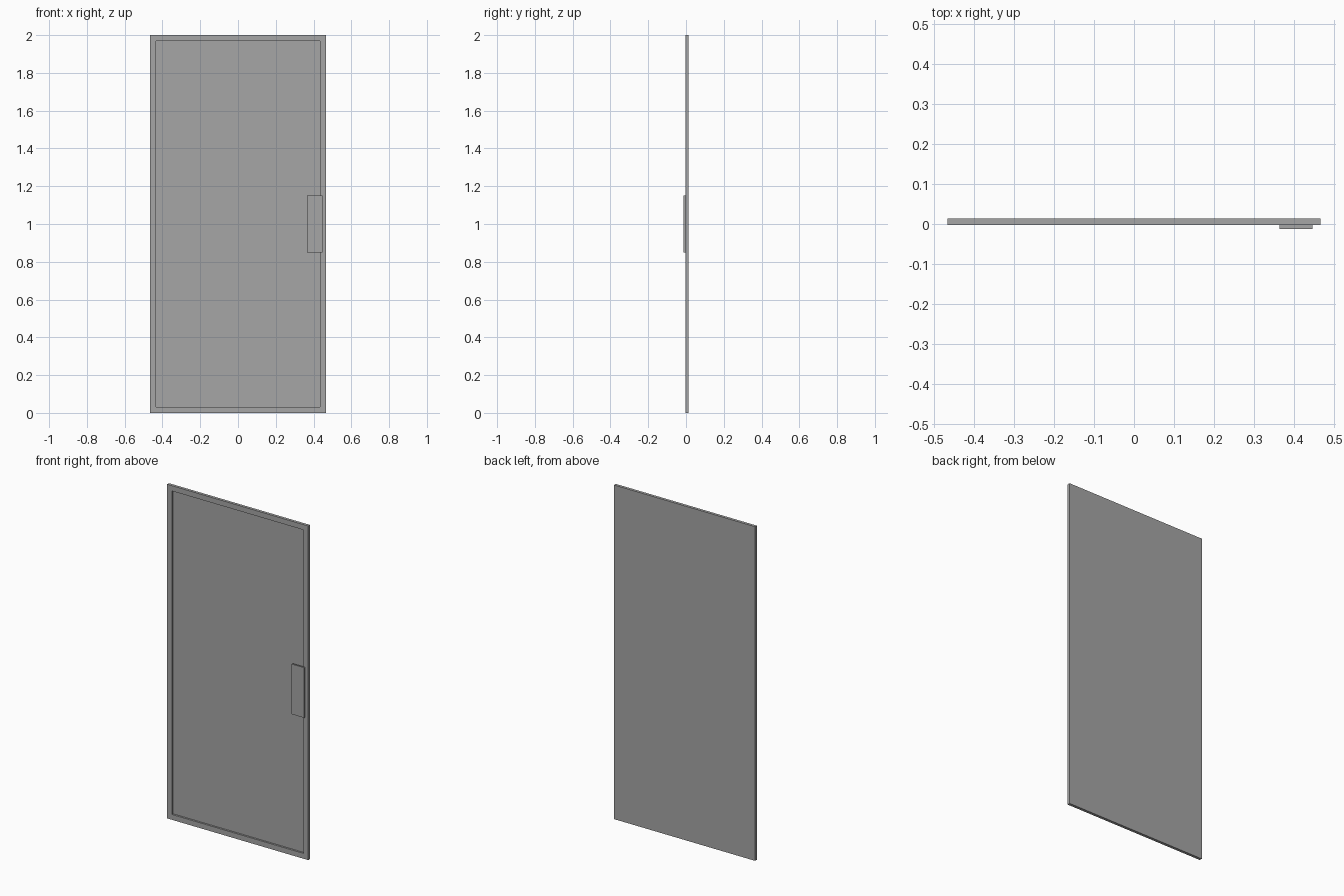
import bpy
import bmesh
from mathutils import Vector

cube = bpy.data.objects.get("Cube")
if cube:
    bpy.data.objects.remove(cube, do_unlink=True)

grey = bpy.data.materials.new("mid_grey")
grey.use_nodes = True
color = (0.38, 0.38, 0.38, 1)
grey.diffuse_color = color
grey.node_tree.nodes["Principled BSDF"].inputs["Base Color"].default_value = color

FRONT = -0.003   # front plane of the door leaf


def box(name, low, high, edit=None):
    """Box between two corners, with an optional edit of its mesh."""
    low, high = Vector(low), Vector(high)
    bm = bmesh.new()
    bmesh.ops.create_cube(bm, size=1)
    bmesh.ops.scale(bm, vec=high - low, verts=bm.verts)
    bmesh.ops.translate(bm, vec=(low + high) / 2, verts=bm.verts)
    if edit:
        edit(bm)
    mesh = bpy.data.meshes.new(name)
    bm.to_mesh(mesh)
    bm.free()
    mesh.materials.append(grey)
    obj = bpy.data.objects.new(name, mesh)
    bpy.context.collection.objects.link(obj)
    return obj


def recess_front(bm):
    """Inset the front face and sink it straight back."""
    bm.normal_update()
    face = min(bm.faces, key=lambda f: f.normal.y)
    bmesh.ops.inset_individual(bm, faces=[face], thickness=0.045)
    walls = bmesh.ops.extrude_discrete_faces(bm, faces=[face])
    panel = walls["faces"][0]
    bmesh.ops.translate(bm, vec=(0, 0.011, 0), verts=panel.verts)
    # Close the step between the rim and the sunken panel
    bmesh.ops.bridge_loops(bm, edges=[e for e in bm.edges if e.is_boundary])
    bmesh.ops.recalc_face_normals(bm, faces=bm.faces)


# Door leaf with a shallow recessed panel
box("door_leaf", (-0.467, FRONT, 0), (0.467, 0.014, 2), recess_front)

# Flat handle plate on the front, bridging the rim
box("handle_plate", (0.365, -0.013, 0.85), (0.447, FRONT, 1.15))
